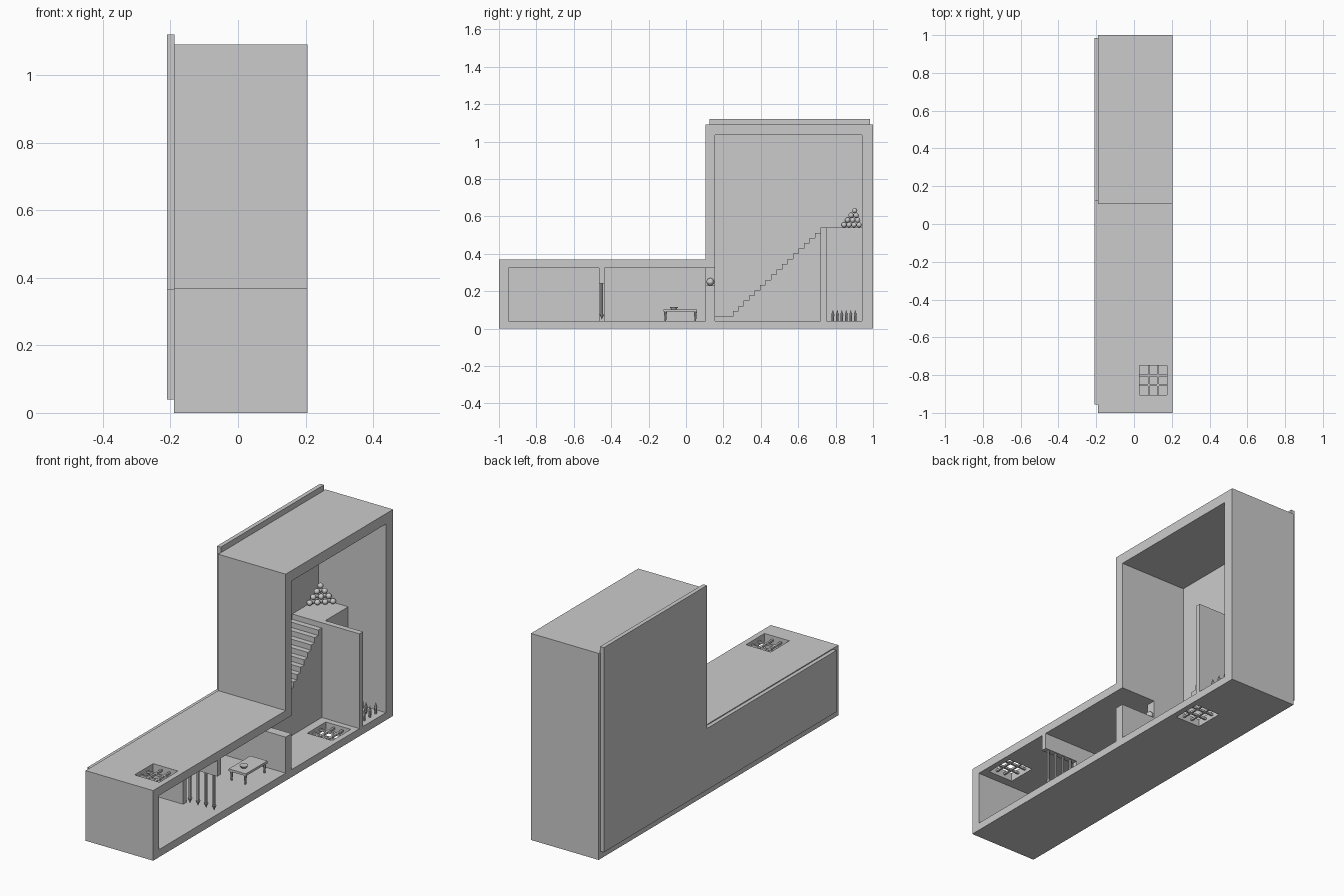
import bpy, bmesh, math
from mathutils import Vector

if "Cube" in bpy.data.objects:
    bpy.data.objects.remove(bpy.data.objects["Cube"])

X0, X1 = -0.19, 0.205      # shell depth
BACK = -0.188              # inner face of the back panel


def make(name, bm):
    bmesh.ops.recalc_face_normals(bm, faces=bm.faces)
    me = bpy.data.meshes.new(name)
    bm.to_mesh(me)
    bm.free()
    ob = bpy.data.objects.new(name, me)
    bpy.context.collection.objects.link(ob)
    return ob


def add_box(bm, x0, x1, y0, y1, z0, z1):
    vs = bmesh.ops.create_cube(bm, size=1)["verts"]
    for v in vs:
        v.co = Vector((x1 if v.co.x > 0 else x0, y1 if v.co.y > 0 else y0, z1 if v.co.z > 0 else z0))


def box(name, *dims):
    bm = bmesh.new()
    add_box(bm, *dims)
    return make(name, bm)


def add_cone(bm, x, y, z0, z1, r0, r1, seg=8):
    vs = bmesh.ops.create_cone(bm, cap_ends=True, segments=seg, radius1=r0, radius2=r1, depth=z1 - z0)["verts"]
    bmesh.ops.translate(bm, verts=vs, vec=(x, y, (z0 + z1) / 2))


def prism(name, pts, x0, x1):
    """Extrude a y-z profile along x."""
    bm = bmesh.new()
    f = bm.faces.new([bm.verts.new((x0, y, z)) for y, z in pts])
    ext = bmesh.ops.extrude_face_region(bm, geom=[f])["geom"]
    for v in ext:
        if isinstance(v, bmesh.types.BMVert):
            v.co.x = x1
    return make(name, bm)


# L-shaped open shell: outer and inner outlines joined by rims
outer = [(-1, 0), (1, 0), (1, 1.09), (0.105, 1.09), (0.105, 0.37), (-1, 0.37)]
inner = [(-0.95, 0.04), (0.94, 0.04), (0.94, 1.035), (0.155, 1.035), (0.155, 0.325), (-0.95, 0.325)]
bm = bmesh.new()
rings = [[bm.verts.new((x, y, z)) for y, z in loop]
         for x, loop in ((X0, outer), (X1, outer), (X1, inner), (X0, inner))]
for k in range(4):
    a, b = rings[k], rings[(k + 1) % 4]
    for i in range(6):
        j = (i + 1) % 6
        bm.faces.new((a[i], a[j], b[j], b[i]))
shell = make("shell", bm)

# grated shafts: one in the low ceiling, one in the tall room's floor
GX0, GX1 = 0.03, 0.175
for label, y0, y1, z0, z1 in (("ceiling", -0.905, -0.75, 0.325, 0.37), ("floor", 0.535, 0.69, 0.0, 0.04)):
    cutter = box("shaft_cutter", GX0, GX1, y0, y1, z0 - 0.02, z1 + 0.02)
    cutter.hide_render = True
    mod = shell.modifiers.new("shaft", "BOOLEAN")
    mod.operation, mod.solver, mod.object = "DIFFERENCE", "EXACT", cutter
    bpy.context.view_layer.objects.active = shell
    bpy.ops.object.modifier_apply(modifier=mod.name)
    bpy.data.objects.remove(cutter)
    bm = bmesh.new()
    zc, w = (z0 + z1) / 2, 0.005
    for t in (1 / 3, 2 / 3):
        x, y = GX0 + (GX1 - GX0) * t, y0 + (y1 - y0) * t
        add_box(bm, x - w, x + w, y0, y1, zc - w, zc + w)
        add_box(bm, GX0, GX1, y - w, y + w, zc - w, zc + w)
    make(label + "_grate", bm)

# back panel, standing a little proud of the shell
prism("back_panel", [(-0.955, 0.04), (0.985, 0.04), (0.985, 1.12), (0.125, 1.12), (0.125, 0.365), (-0.955, 0.365)],
      -0.21, BACK)

# gate wall: solid side and lintel
prism_x = 0.005
box("gate_wall", BACK, prism_x, -0.465, -0.435, 0.04, 0.325)
box("gate_lintel", prism_x, X1, -0.465, -0.435, 0.24, 0.325)

# hanging gate bars with spear tips
bm = bmesh.new()
for i in range(4):
    x = 0.035 + 0.047 * i
    add_cone(bm, x, -0.45, 0.075, 0.25, 0.007, 0.007)
    add_cone(bm, x, -0.45, 0.048, 0.075, 0.0, 0.012)
make("gate_bars", bm)

# wall between the rooms: full height behind, low sill in front
box("divider_wall", BACK, 0.0, 0.105, 0.155, 0.04, 0.325)
box("divider_sill", 0.0, X1, 0.105, 0.155, 0.04, 0.23)
bm = bmesh.new()
bmesh.ops.create_uvsphere(bm, u_segments=12, v_segments=8, radius=0.02)
bmesh.ops.translate(bm, verts=bm.verts, vec=(0.008, 0.13, 0.25))
make("wall_knob", bm)

# table with tapered legs and a dish
box("table_top", 0.03, 0.13, -0.12, 0.06, 0.09, 0.102)
bm = bmesh.new()
for x in (0.04, 0.12):
    for y in (-0.11, 0.05):
        add_cone(bm, x, y, 0.04, 0.09, 0.004, 0.008)
make("table_legs", bm)
bm = bmesh.new()
add_cone(bm, 0.08, -0.065, 0.102, 0.114, 0.014, 0.021, 16)
make("dish", bm)

# staircase with the solid platform behind it
N, Y0, Y1, Z0, Z1 = 17, 0.25, 0.72, 0.065, 0.54
pts = [(0.94, 0.04), (0.155, 0.04), (0.155, Z0)]
for i in range(N):
    y = Y0 + (Y1 - Y0) * i / (N - 1)
    pts += [(y, Z0 + (Z1 - Z0) * i / N), (y, Z0 + (Z1 - Z0) * (i + 1) / N)]
pts.append((0.94, Z1))
prism("stairs_and_platform", pts, BACK, -0.015)

# wall beside the stairs, hiding the spike pit
box("pit_wall", -0.015, X1, 0.72, 0.75, 0.04, 0.54)

# floor spikes
bm = bmesh.new()
for i in range(6):
    for k in range(2):
        x = 0.05 + 0.08 * k + 0.04 * (i % 2)
        y = 0.785 + 0.024 * i
        add_cone(bm, x, y, 0.04, 0.075, 0.006, 0.008, 8)
        add_cone(bm, x, y, 0.075, 0.1, 0.008, 0.0, 8)
make("floor_spikes", bm)

# pile of balls stacked in the platform corner
bm = bmesh.new()
r = 0.0145
for k in range(4):
    for i in range(4 - k):
        for j in range(4 - k - i):
            vs = bmesh.ops.create_icosphere(bm, subdivisions=2, radius=r)["verts"]
            bmesh.ops.translate(bm, verts=vs, vec=(
                BACK + r + 1.85 * r * (i + k * 0.3), 0.94 - r - 1.85 * r * (j + k * 0.3), Z1 + r + 1.75 * r * k))
balls = make("ball_pile", bm)
for p in balls.data.polygons:
    p.use_smooth = True
